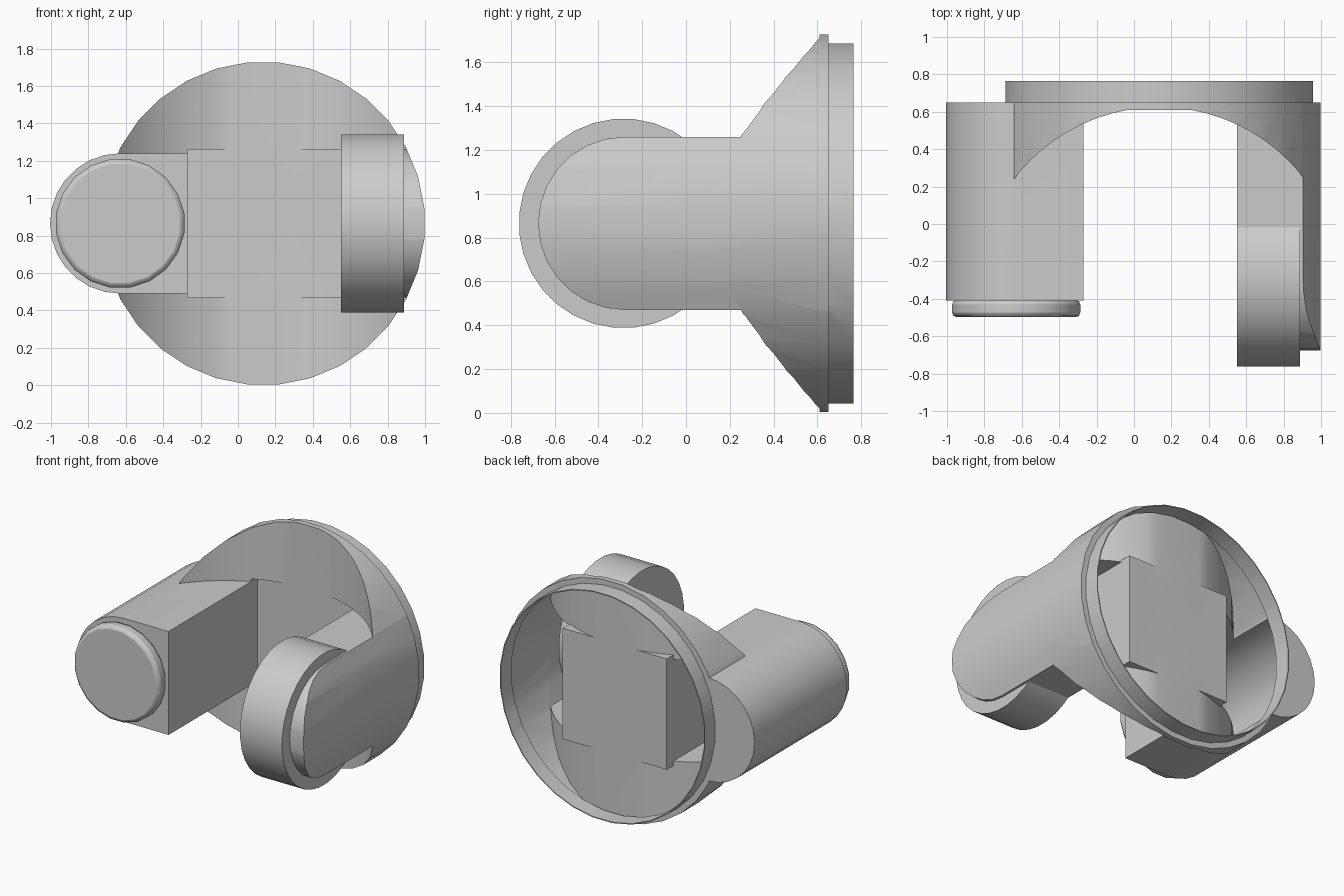
import bpy, bmesh
from math import sin, cos, pi, radians

if "Cube" in bpy.data.objects:
    bpy.data.objects.remove(bpy.data.objects["Cube"], do_unlink=True)

CX, CZ = 0.135, 0.865      # axis of the round body
BODY_R, BACK = 0.865, 0.65
ARM_X, ARM_R = -0.63, 0.375
BLOCK_Y, BLOCK_R = -0.28, 0.395
FLAT_Y = 0.61              # flat plate between the arms
WALL = 0.007

grey = bpy.data.materials.new("plain_grey")
grey.use_nodes = True
grey.diffuse_color = (0.6, 0.6, 0.6, 1)
grey.node_tree.nodes["Principled BSDF"].inputs["Base Color"].default_value = (0.6, 0.6, 0.6, 1)


def prism(name, profile, axis, a, b):
    """Extrude a flat profile along an axis from a to b."""
    place = {"X": lambda p, q, d: (d, p, q),
             "Y": lambda p, q, d: (p, d, q),
             "Z": lambda p, q, d: (p, q, d)}[axis]
    bm = bmesh.new()
    rings = [[bm.verts.new(place(p, q, d)) for p, q in profile] for d in (a, b)]
    n = len(profile)
    for ring in rings:
        bm.faces.new(ring)
    for i in range(n):
        j = (i + 1) % n
        bm.faces.new((rings[0][i], rings[0][j], rings[1][j], rings[1][i]))
    bmesh.ops.recalc_face_normals(bm, faces=bm.faces)
    mesh = bpy.data.meshes.new(name)
    bm.to_mesh(mesh)
    bm.free()
    mesh.materials.append(grey)
    obj = bpy.data.objects.new(name, mesh)
    bpy.context.collection.objects.link(obj)
    return obj


def circle(cx, cy, r, n=32):
    return [(cx + r * cos(2 * pi * (i + 0.5) / n), cy + r * sin(2 * pi * (i + 0.5) / n))
            for i in range(n)]


def arch(r, top):
    """Circle whose top is cut to one wide flat facet."""
    cy = top - r * cos(radians(10))
    return [(CX + r * cos(radians(a)), cy + r * sin(radians(a)))
            for a in range(0, 360, 5) if not 80 < a < 100]


def bullet(cx, r, end, n=14):
    """Half circle on the low side, square on the other."""
    arc = [(cx + r * cos(pi / 2 + pi * i / n), CZ + r * sin(pi / 2 + pi * i / n))
           for i in range(n + 1)]
    return arc + [(end, CZ - r), (end, CZ + r)]


def select(obj):
    bpy.ops.object.select_all(action="DESELECT")
    obj.select_set(True)
    bpy.context.view_layer.objects.active = obj


def combine(obj, other, operation):
    select(obj)
    mod = obj.modifiers.new("combine", "BOOLEAN")
    mod.operation = operation
    mod.solver = "EXACT"
    mod.object = other
    bpy.ops.object.modifier_apply(modifier=mod.name)
    bpy.data.objects.remove(other, do_unlink=True)


def body(name, t):
    """Round body with arched front and two arms, shrunk inward by t."""
    radius, back = BODY_R - t, BACK - t
    obj = prism(name, circle(CX, CZ, radius), "Y", -0.8, back)
    # Arched front and flat band between the arms
    combine(obj, prism("arch_cutter", arch(0.977 + t, FLAT_Y + t), "Z", -1, 3), "DIFFERENCE")
    low, high = CZ - BLOCK_R - t, CZ + BLOCK_R + t
    x0, x1 = -0.27 - t, 0.55 + t
    band = [(x0, low), (x1, low), (x1, high), (x0, high)]
    combine(obj, prism("band_cutter", band, "Y", -0.9, FLAT_Y + t), "DIFFERENCE")
    # Plain arm
    arm = prism("arm", bullet(ARM_X, ARM_R - t, x0), "Y", -0.41 + t, back)
    combine(obj, arm, "UNION")
    # Opposite arm, rounded at its end and following the round body outside
    block = prism("block", bullet(BLOCK_Y, BLOCK_R - t, back), "X", x1, 1.2)
    combine(block, prism("trim", circle(CX, CZ, radius), "Y", -0.9, back), "INTERSECT")
    combine(obj, block, "UNION")
    return obj


# Thin hollow shell with a stepped open rim at the back
shell = body("main_shell", 0)
combine(shell, prism("rim", circle(CX, CZ, 0.825), "Y", 0.625, 0.765), "UNION")
hollow = body("hollow", WALL)
combine(hollow, prism("bore", circle(CX, CZ, 0.825 - WALL), "Y", 0.63, 0.9), "UNION")
combine(shell, hollow, "DIFFERENCE")

# Wheel on the inner side of the rounded arm
wheel = prism("side_wheel", circle(-0.285, CZ, 0.478), "X", 0.55, 0.887)

# Button on the end of the plain arm
cap = prism("end_cap", circle(ARM_X, CZ, 0.347, 20), "Y", -0.498, -0.406)
bevel = cap.modifiers.new("soft_rim", "BEVEL")
bevel.width = 0.025
bevel.segments = 2
bevel.limit_method = "ANGLE"

for part in (shell, wheel, cap):
    select(part)
    bpy.ops.object.shade_smooth_by_angle(angle=radians(30))

# Even shading across the large faces of the shell
even = shell.modifiers.new("even_shading", "WEIGHTED_NORMAL")
even.keep_sharp = True
